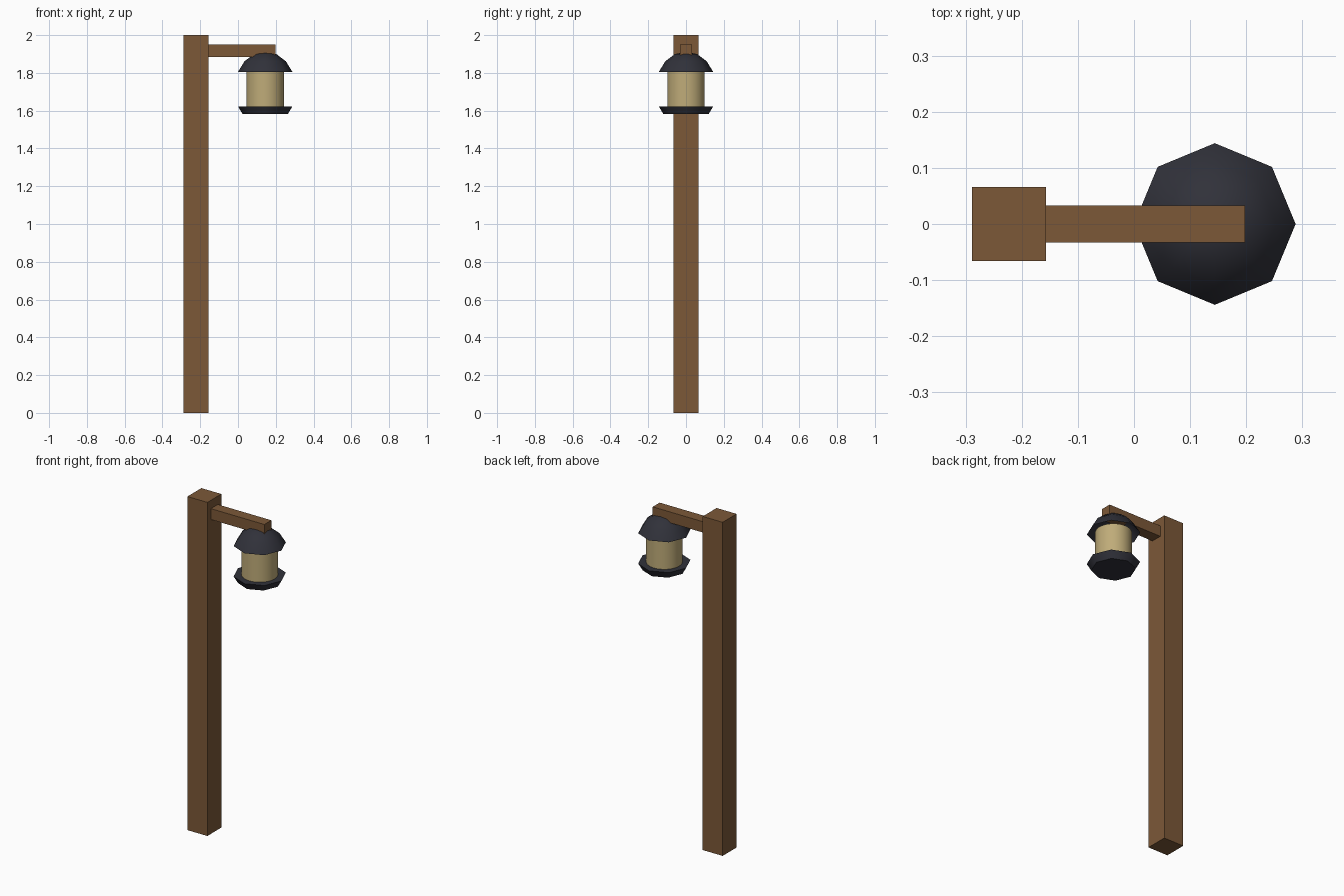
import bpy, bmesh
from math import pi, cos, sin, radians

cube = bpy.data.objects.get("Cube")
if cube:
    bpy.data.objects.remove(cube, do_unlink=True)


def material(name, rgb):
    m = bpy.data.materials.new(name)
    m.use_nodes = True
    m.diffuse_color = (*rgb, 1)
    m.node_tree.nodes["Principled BSDF"].inputs["Base Color"].default_value = (*rgb, 1)
    return m


wood = material("brown wood", (0.2, 0.098, 0.039))
iron = material("dark iron", (0.03, 0.031, 0.042))
glass = material("warm glass", (0.52, 0.41, 0.19))


def finish(name, bm, mat):
    bmesh.ops.recalc_face_normals(bm, faces=bm.faces)
    mesh = bpy.data.meshes.new(name)
    bm.to_mesh(mesh)
    bm.free()
    mesh.materials.append(mat)
    obj = bpy.data.objects.new(name, mesh)
    bpy.context.collection.objects.link(obj)
    return obj


def box(name, lo, hi, mat):
    bm = bmesh.new()
    bmesh.ops.create_cube(bm, size=1)
    for v in bm.verts:
        v.co = [(a + b) / 2 + c * (b - a) for a, b, c in zip(lo, hi, v.co)]
    return finish(name, bm, mat)


def lathe(name, profile, sides, mat, angle, caps=True):
    """Revolve (radius, height) pairs about the lantern axis."""
    bm = bmesh.new()
    rings = []
    for r, z in profile:
        count = sides if r else 1
        rings.append([bm.verts.new((LANTERN_X + r * cos(2 * pi * i / sides),
                                    r * sin(2 * pi * i / sides), z))
                      for i in range(count)])
    for low, high in zip(rings, rings[1:]):
        for i in range(sides):
            j = (i + 1) % sides
            if len(high) == 1:
                bm.faces.new((low[i], low[j], high[0]))
            else:
                bm.faces.new((low[i], low[j], high[j], high[i]))
    if caps:
        bm.faces.new(rings[0])
        bm.faces.new(rings[-1])
    obj = finish(name, bm, mat)
    bpy.ops.object.select_all(action='DESELECT')
    obj.select_set(True)
    bpy.context.view_layer.objects.active = obj
    bpy.ops.object.shade_smooth_by_angle(angle=radians(angle))
    return obj


LANTERN_X = 0.144

# Timber post and arm
box("post", (-0.289, -0.066, 0), (-0.157, 0.066, 2), wood)
box("arm", (-0.157, -0.033, 1.885), (0.198, 0.033, 1.95), wood)

# Lantern: tray, glass body and open-bottomed domed roof
lathe("lantern_tray", [(0.12, 1.582), (0.144, 1.623)], 8, iron, 50)
lathe("lantern_glass", [(0.099, 1.61), (0.099, 1.81)], 32, glass, 30)
lathe("lantern_roof", [(0.144, 1.805), (0.11, 1.861), (0.06, 1.899), (0, 1.912)],
      8, iron, 60, caps=False)
